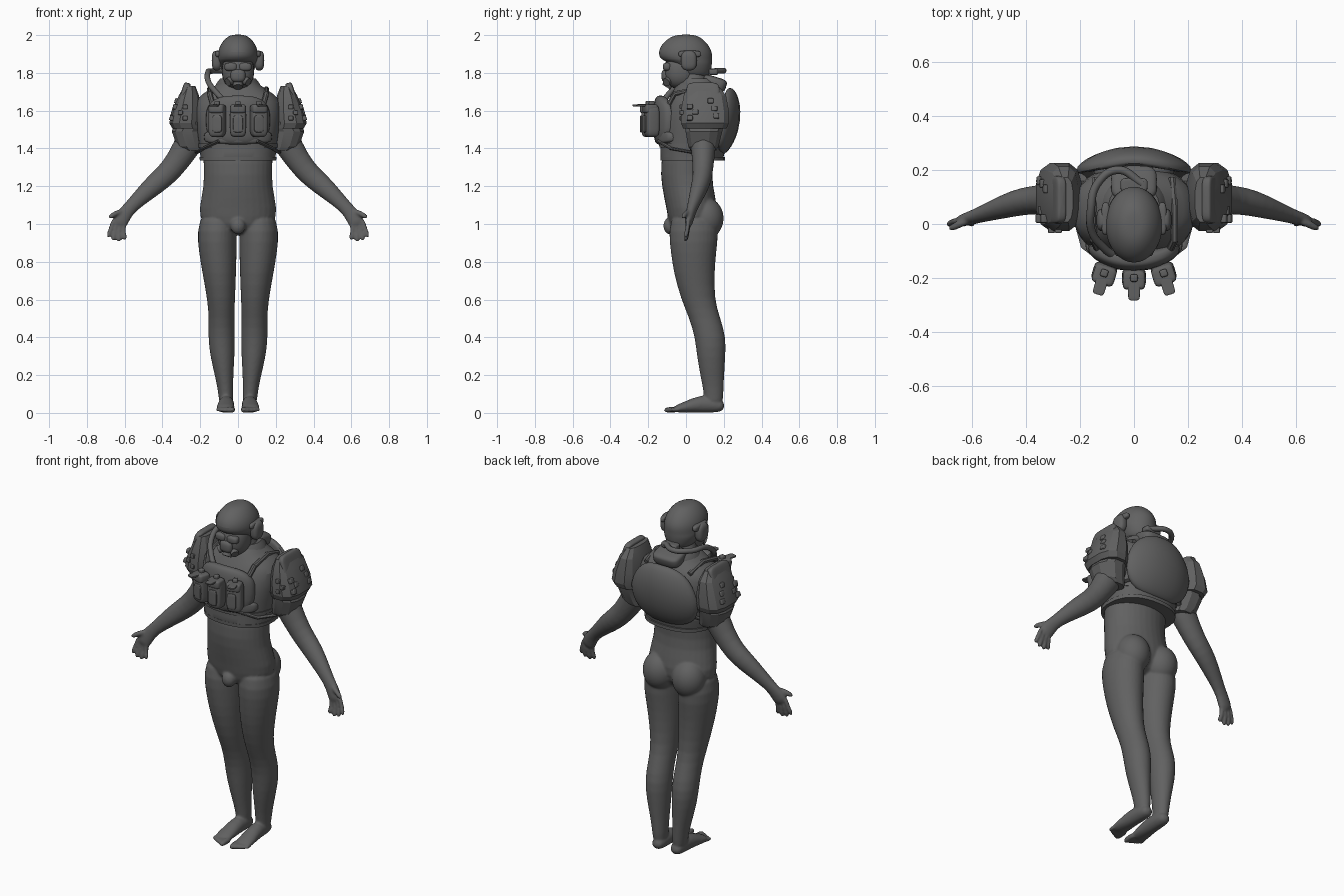
import bpy, bmesh
from math import cos, sin, pi
from mathutils import Vector, Matrix

if "Cube" in bpy.data.objects:
    bpy.data.objects.remove(bpy.data.objects["Cube"])

grey = bpy.data.materials.new("dark_grey")
grey.use_nodes = True
tone = (.12, .12, .12, 1)
grey.diffuse_color = tone
grey.node_tree.nodes["Principled BSDF"].inputs["Base Color"].default_value = tone

X, Y, Z = Vector((1, 0, 0)), Vector((0, 1, 0)), Vector((0, 0, 1))
SIDES = {"left": 1, "right": -1}


def spow(value, power):
    return abs(value) ** power * (1 if value >= 0 else -1)


def loft(bm, rings, side=1, flat=True, ref=Y, n=16, power=1):
    """Skin elliptical sections (x, y, z, radius_u, radius_v) along a path."""
    centres = [Vector((r[0] * side, r[1], r[2])) for r in rings]
    loops = []
    for i, (c, ring) in enumerate(zip(centres, rings)):
        ahead, behind = centres[min(i + 1, len(rings) - 1)], centres[max(i - 1, 0)]
        t = Z if flat else (ahead - behind).normalized()
        u = ref.cross(t).normalized()
        v = t.cross(u)
        loop = []
        for k in range(n):
            a = 2 * pi * (k + .5) / n
            loop.append(bm.verts.new(c + u * ring[3] * spow(cos(a), power)
                                     + v * ring[4] * spow(sin(a), power)))
        loops.append(loop)
    faces = [bm.faces.new(loops[0]), bm.faces.new(loops[-1])]
    for low, high in zip(loops, loops[1:]):
        for k in range(n):
            j = (k + 1) % n
            faces.append(bm.faces.new((low[k], low[j], high[j], high[k])))
    bmesh.ops.recalc_face_normals(bm, faces=faces)


def tube(bm, points, radius, side=1, n=10, ref=Y):
    loft(bm, [(*p, radius, radius) for p in points], side, False, ref, n)


def blob(bm, loc, size, power=1, turn=None, bend=None):
    """Rounded solid: power 1 is an ellipsoid, smaller is boxier."""
    made = bmesh.ops.create_uvsphere(bm, u_segments=28, v_segments=16, radius=1)
    for vert in made["verts"]:
        p = Vector([spow(c, power) * s for c, s in zip(vert.co, size)])
        if bend:
            p = bend(p)
        vert.co = (turn @ p if turn else p) + Vector(loc)


def finish(name, bm, subsurf=0, remesh=0, angle=.6):
    mesh = bpy.data.meshes.new(name)
    bm.to_mesh(mesh)
    bm.free()
    mesh.materials.append(grey)
    ob = bpy.data.objects.new(name, mesh)
    bpy.context.collection.objects.link(ob)
    if subsurf:
        ob.modifiers.new("round", "SUBSURF").levels = subsurf
        ob.modifiers["round"].render_levels = subsurf
    if remesh:
        mod = ob.modifiers.new("fuse", "REMESH")
        mod.mode, mod.voxel_size, mod.use_smooth_shade = "VOXEL", remesh, True
        mod = ob.modifiers.new("relax", "SMOOTH")
        mod.factor, mod.iterations = .5, 5
    bpy.ops.object.select_all(action="DESELECT")
    ob.select_set(True)
    bpy.context.view_layer.objects.active = ob
    if remesh:
        bpy.ops.object.shade_smooth()
    else:
        bpy.ops.object.shade_smooth_by_angle(angle=angle)
    return ob


# Body: trunk, legs, feet, arms and hands fused into one skin
bm = bmesh.new()
loft(bm, [(0, .02, .94, .1, .08), (0, .03, 1, .2, .125), (0, .035, 1.08, .215, .14),
          (0, .005, 1.2, .182, .138), (0, 0, 1.32, .187, .14), (0, .03, 1.45, .19, .14),
          (0, .05, 1.6, .2, .13), (0, .06, 1.7, .14, .09), (0, .04, 1.76, .075, .075),
          (0, .02, 1.86, .07, .07)])
blob(bm, (0, -.085, .99), (.04, .035, .045))
for s in SIDES.values():
    blob(bm, (s * .095, .105, 1.03), (.095, .095, .11))
    loft(bm, [(.1, .04, 1.08, .09, .11), (.113, .04, .96, .108, .138),
              (.107, .04, .85, .102, .122), (.1, .042, .75, .092, .112),
              (.089, .062, .6, .075, .09), (.087, .1, .5, .068, .084),
              (.087, .13, .4, .073, .084), (.083, .133, .3, .066, .077),
              (.072, .14, .18, .047, .062), (.064, .147, .1, .04, .052),
              (.063, .145, .03, .036, .05)], s)
    loft(bm, [(.06, .205, .03, .022, .028), (.06, .16, .042, .042, .04),
              (.062, .08, .05, .05, .042), (.066, 0, .03, .03, .048),
              (.068, -.07, .018, .018, .052)], s, False, X)
    for i in range(5):
        x = .03 + i * .019
        tube(bm, [(x, -.03, .018), (x, -.07, .018), (x + .003, -.12 + .011 * i, .013)],
             .017 - .0015 * i, s, ref=X)
    loft(bm, [(.17, .08, 1.6, .08, .08), (.225, .09, 1.5, .085, .08),
              (.275, .092, 1.4, .072, .066), (.35, .09, 1.29, .062, .055),
              (.41, .085, 1.235, .06, .052), (.48, .065, 1.175, .052, .045),
              (.575, .032, 1.085, .033, .028), (.61, .02, 1.04, .044, .025),
              (.638, .01, .985, .044, .02)], s, False)
    for bx, bz, tx, tz in ((.665, 1, .69, .925), (.648, .985, .663, .907),
                           (.628, .98, .631, .902), (.608, .98, .598, .912)):
        mid = ((bx + tx) / 2, .006, (bz + tz) / 2)
        tube(bm, [(bx - .012, .012, bz + .03), (bx, .01, bz), mid, (tx, -.005, tz)], .0125, s)
    tube(bm, [(.6, .02, 1.07), (.645, 0, 1.06), (.688, -.02, 1.03)], .015, s)
finish("body", bm, subsurf=1, remesh=.0065)

# Vest over the chest, with a hem and a lower seam band
bm = bmesh.new()
loft(bm, [(0, .025, 1.335, .19, .16), (0, .03, 1.34, .2, .168), (0, .04, 1.42, .205, .175),
          (0, .045, 1.55, .228, .178), (0, .055, 1.65, .23, .155), (0, .06, 1.69, .19, .135),
          (0, .055, 1.73, .12, .11), (0, .05, 1.77, .085, .085)], n=32, power=.85)
finish("vest", bm, subsurf=1)
bm = bmesh.new()
for z, r in ((1.335, .203), (1.405, .209)):
    loft(bm, [(0, .035, z, r, r - .032), (0, .035, z + .02, r + .001, r - .031)], n=32, power=.85)
finish("vest_bands", bm)

# Side straps running from chest plate to pack
bm = bmesh.new()
for s in SIDES.values():
    loft(bm, [(.1, -.145, 1.44, .014, .008), (.185, -.08, 1.40, .014, .008),
              (.215, .03, 1.38, .014, .008), (.2, .14, 1.42, .014, .008),
              (.12, .21, 1.46, .014, .008)], s, False, Z, 8)
    tube(bm, [(.13, -.1, 1.62), (.15, -.06, 1.69), (.15, .06, 1.715),
              (.14, .17, 1.68)], .014, s, 8, X)
finish("straps", bm)

# Curved chest plate with three pouches, flaps and pull tabs
bm = bmesh.new()
blob(bm, (0, -.135, 1.55), (.17, .04, .13), .7,
     bend=lambda p: p + Y * (1.6 * p.x * p.x))
blob(bm, (0, -.135, 1.46), (.18, .03, .035), .5,
     bend=lambda p: p + Y * (1.8 * p.x * p.x))
finish("chest_plate", bm)
for name, k in (("right", -1), ("middle", 0), ("left", 1)):
    x, y, turn = k * .11, -.2 + abs(k) * .018, Matrix.Rotation(k * .3, 3, "Z")
    bm = bmesh.new()
    blob(bm, (x, y, 1.545), (.044, .036, .085), .45, turn)
    blob(bm, (x, y - .008, 1.61), (.042, .036, .024), .45, turn)
    blob(bm, (x, y - .036, 1.53), (.026, .008, .045), .4, turn)
    blob(bm, Vector((x, y, 1.628)) + turn @ Vector((0, -.045, 0)), (.022, .038, .006), .4, turn)
    blob(bm, (x, y, 1.638), (.014, .014, .014), .5, turn)
    finish(name + "_pouch", bm)

# Domed back pack shell
bm = bmesh.new()
blob(bm, (0, .252, 1.545), (.212, .036, .175), .75,
     bend=lambda p: Vector((p.x * (1 - max(p.z, 0) * 1.2), p.y - 1.1 * p.x ** 2
                            - 1.2 * (p.z - .05) ** 2, p.z)))
blob(bm, (0, .19, 1.53), (.15, .05, .14), .6)
finish("back_pack", bm)

# Shoulder armour: faceted sleeve, outer plate and small blocks
for name, s in SIDES.items():
    bm = bmesh.new()
    loft(bm, [(.255, .09, 1.73, .03, .085), (.26, .1, 1.68, .055, .115),
              (.27, .1, 1.6, .08, .13), (.278, .1, 1.535, .088, .13),
              (.27, .1, 1.505, .08, .118)], s, n=12, power=.75)
    loft(bm, [(.245, .095, 1.54, .09, .11), (.27, .095, 1.49, .083, .1),
              (.25, .092, 1.41, .075, .082), (.235, .092, 1.39, .06, .07)], s, n=12, power=.85)
    finish(name + "_shoulder_armour", bm, angle=.35)
    bm = bmesh.new()
    lean = Matrix.Rotation(s * -.3, 3, "Y")
    blob(bm, (s * .286, .09, 1.68), (.02, .088, .07), .4, lean)
    finish(name + "_shoulder_plate", bm)
    bm = bmesh.new()
    for y, z in ((.02, 1.62), (.05, 1.59), (.02, 1.56), (.13, 1.65), (.15, 1.61), (.16, 1.57)):
        blob(bm, (s * (.355 - .3 * (z - 1.54)), y, z), (.014, .016, .014), .35, lean)
    for x, z in ((.28, 1.62), (.305, 1.59), (.28, 1.56)):
        blob(bm, (s * x, -.02, z), (.013, .014, .012), .35)
    finish(name + "_shoulder_blocks", bm)

# Helmet shell with brim, side ear cups and band
bm = bmesh.new()
loft(bm, [(0, .045, 1.775, .06, .07), (0, .04, 1.8, .082, .092), (0, .035, 1.85, .1, .104),
          (0, .0, 1.868, .106, .138), (0, -.004, 1.91, .108, .145), (0, -.006, 1.955, .092, .122),
          (0, -.004, 1.992, .058, .078), (0, 0, 2.003, .025, .035)], n=24)
finish("helmet", bm, subsurf=2)
bm = bmesh.new()
for s in SIDES.values():
    blob(bm, (s * .113, .015, 1.865), (.026, .042, .052), .7)
    blob(bm, (s * .105, .02, 1.9), (.016, .06, .018), .6)
finish("ear_cups", bm)

# Face, goggles and breathing mask
bm = bmesh.new()
blob(bm, (0, -.03, 1.81), (.085, .085, .095), .85)
finish("face", bm)
bm = bmesh.new()
for s in SIDES.values():
    blob(bm, (s * .038, -.1, 1.832), (.034, .022, .022), .7)
    tube(bm, [(.03, -.085, 1.765), (.055, -.105, 1.75)], .022, s, 14)
blob(bm, (0, -.1, 1.785), (.04, .03, .035), .7)
tube(bm, [(0, -.08, 1.765), (0, -.105, 1.725)], .026, 1, 14, X)
finish("goggles_and_mask", bm)

# Collar with rear fitting
bm = bmesh.new()
loft(bm, [(0, .06, 1.7, .13, .12), (0, .065, 1.745, .115, .11), (0, .06, 1.77, .095, .095)], n=24)
blob(bm, (0, .15, 1.745), (.085, .065, .035), .5, Matrix.Rotation(-.3, 3, "X"))
blob(bm, (0, .145, 1.805), (.05, .025, .016), .4)
finish("collar", bm)

# Air hose looping from the rear fitting to the chest
hose = bpy.data.curves.new("air_hose", "CURVE")
hose.dimensions, hose.bevel_depth, hose.bevel_resolution = "3D", .015, 3
hose.use_fill_caps = True
path = [(.03, .15, 1.81), (-.06, .2, 1.812), (-.135, .15, 1.81), (-.16, .05, 1.8),
        (-.155, -.03, 1.75), (-.11, -.09, 1.69), (-.07, -.12, 1.65)]
spline = hose.splines.new("BEZIER")
spline.bezier_points.add(len(path) - 1)
for point, co in zip(spline.bezier_points, path):
    point.co = co
    point.handle_left_type = point.handle_right_type = "AUTO"
hose.materials.append(grey)
bpy.context.collection.objects.link(bpy.data.objects.new("air_hose", hose))
